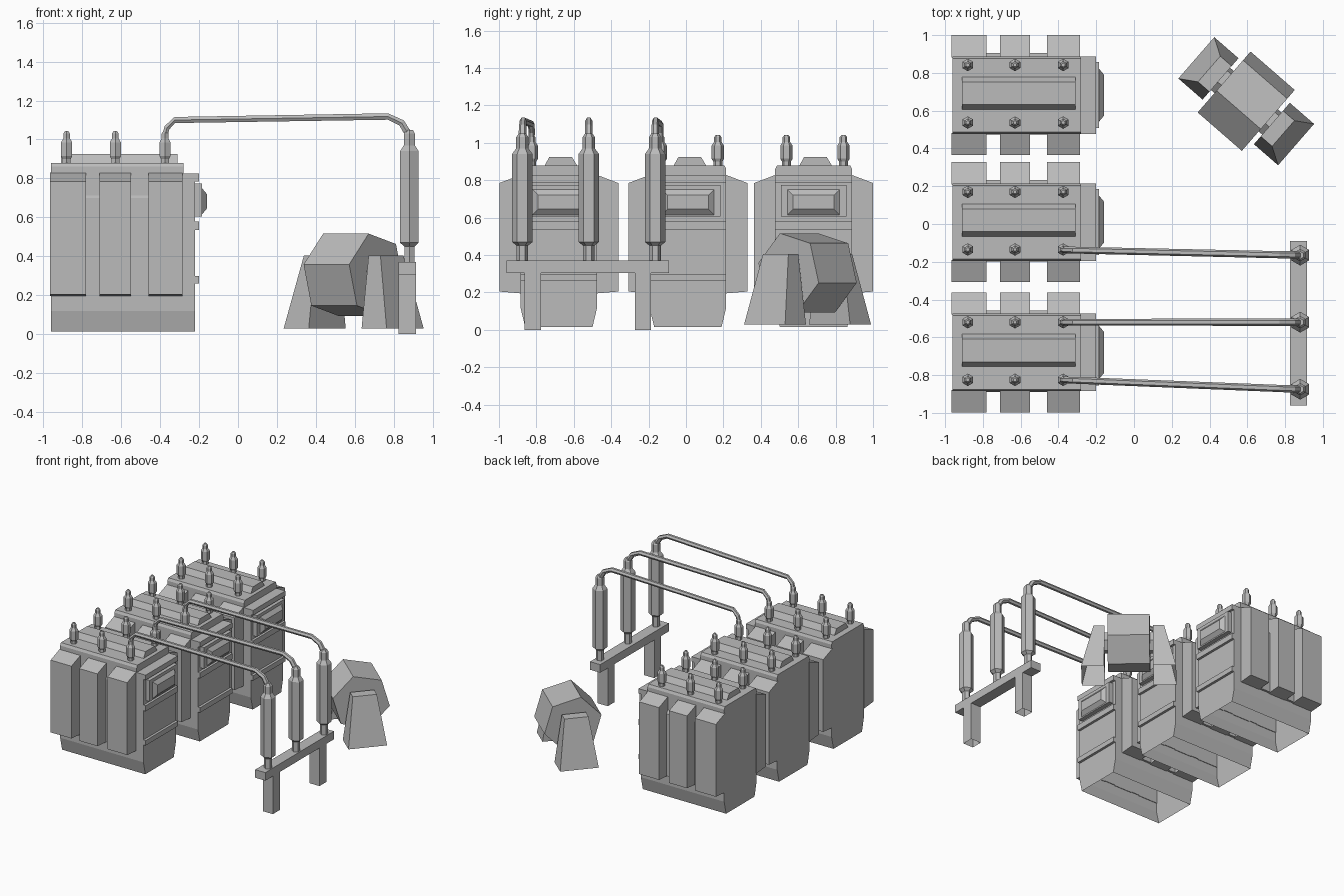
import bpy
import bmesh
from math import cos, sin, pi, radians
from mathutils import Vector, Matrix

cube = bpy.data.objects.get("Cube")
if cube:
    bpy.data.objects.remove(cube)

grey = bpy.data.materials.new("plain grey")
grey.use_nodes = True
COLOUR = (0.5, 0.5, 0.5, 1)
grey.diffuse_color = COLOUR
grey.node_tree.nodes["Principled BSDF"].inputs["Base Color"].default_value = COLOUR


def loft(name, rings, place=Matrix(), open_start=False):
    """Skin a list of equal-sized point rings and cap the ends."""
    bm = bmesh.new()
    loops = [[bm.verts.new(p) for p in ring] for ring in rings]
    n = len(loops[0])
    for a, b in zip(loops, loops[1:]):
        for i in range(n):
            j = (i + 1) % n
            bm.faces.new((a[i], a[j], b[j], b[i]))
    bm.faces.new(loops[-1])
    start = bm.faces.new(loops[0][::-1])
    bmesh.ops.recalc_face_normals(bm, faces=bm.faces)
    if open_start:
        bmesh.ops.delete(bm, geom=[start], context='FACES_ONLY')
    mesh = bpy.data.meshes.new(name)
    bm.to_mesh(mesh)
    bm.free()
    mesh.materials.append(grey)
    obj = bpy.data.objects.new(name, mesh)
    obj.matrix_world = place
    bpy.context.collection.objects.link(obj)
    return obj


def rect_z(x0, x1, y0, y1, z):
    return [(x0, y0, z), (x1, y0, z), (x1, y1, z), (x0, y1, z)]


def rect_x(x, y, z0, z1):
    return [(x, -y, z0), (x, y, z0), (x, y, z1), (x, -y, z1)]


def box(name, x, y, z, place=Matrix(), open_start=False):
    return loft(name, [rect_z(*x, *y, h) for h in z], place, open_start)


def prism_x(name, profile, x0, x1, place=Matrix()):
    return loft(name, [[(x, y, z) for y, z in profile] for x in (x0, x1)], place)


def turned(name, profile, place):
    """Six-sided turned part from (radius, height) pairs."""
    angles = [pi / 2 + i * pi / 3 for i in range(6)]
    return loft(name, [[(r * cos(a), r * sin(a), z) for a in angles]
                       for r, z in profile], place)


# Transformer units
FINS = [(-0.965, -0.78), (-0.71, -0.55), (-0.46, -0.285)]
BUSHING = [(0.024, 0.87), (0.024, 0.90), (0.033, 0.915), (0.033, 0.985),
           (0.02, 1.005), (0.02, 1.03), (0.01, 1.043)]


def transformer(y):
    at = Matrix.Translation((0, y, 0))
    loft("tank", [rect_z(-0.96, -0.22, -h, h, z) for h, z in
                  ((0.18, 0.015), (0.205, 0.12), (0.205, 0.825))], at, True)
    loft("lid", [rect_z(-0.96, -0.28, -h, h, z) for h, z in
                 ((0.205, 0.825), (0.205, 0.86), (0.195, 0.88))], at)
    prism_x("lid_ridge", [(-0.075, 0.88), (-0.05, 0.925), (0.07, 0.925), (0.097, 0.88)],
            -0.91, -0.31, at)

    # Cooling fins and the shallow panels between them
    for side in (-1, 1):
        fin = [(side * v, z) for v, z in
               ((0.2, 0.195), (0.318, 0.205), (0.318, 0.785), (0.2, 0.83))]
        for x0, x1 in FINS:
            prism_x("cooling_fin", fin, x0, x1, at)
        depth = 0.222 if side > 0 else 0.209
        panel = [(side * v, z) for v, z in
                 ((0.2, 0.2), (depth, 0.2), (depth, 0.70), (0.2, 0.73))]
        for (_, x0), (x1, _) in zip(FINS, FINS[1:]):
            prism_x("fin_gap_panel", panel, x0, x1, at)

    # End wall ribs and raised control panel
    for z in ((0.785, 0.825), (0.535, 0.58), (0.26, 0.30)):
        box("end_rib", (-0.23, -0.20), (-0.205, 0.205), z, at)
    loft("panel_frame", [rect_x(x, 0.175, 0.605, 0.775) for x in (-0.23, -0.185)], at)
    loft("panel_bulge", [rect_x(-0.185, 0.14, 0.615, 0.75),
                         rect_x(-0.16, 0.11, 0.645, 0.72)], at)

    for x in (-0.88, -0.63, -0.375):
        for v in (-0.145, 0.16):
            turned("bushing", BUSHING, Matrix.Translation((x, y + v, 0)))


for y in (0.682, 0.01, -0.68):
    transformer(y)

# Support frame
box("support_beam", (0.825, 0.915), (-0.96, -0.09), (0.305, 0.37))
for y in (-0.82, -0.23):
    box("support_leg", (0.825, 0.915), (y - 0.044, y + 0.044), (0, 0.305), open_start=True)

# Insulators and cables
INSULATOR = [(0.03, 0.37), (0.03, 0.45), (0.055, 0.47), (0.055, 0.94),
             (0.033, 0.97), (0.033, 1.03), (0.02, 1.05)]
ROUTE = [(-0.375, 1.02), (-0.365, 1.06), (-0.325, 1.10), (0.77, 1.118),
         (0.84, 1.085), (0.88, 1.02)]
for post_y, start_y in ((-0.165, -0.137), (-0.52, -0.52), (-0.875, -0.825)):
    turned("insulator", INSULATOR, Matrix.Translation((0.88, post_y, 0)))
    path = []
    for x, z in ROUTE:
        t = (x - ROUTE[0][0]) / (ROUTE[-1][0] - ROUTE[0][0])
        path.append(Vector((x, start_y + t * (post_y - start_y), z)))
    rings = []
    for i, p in enumerate(path):
        run = (path[min(i + 1, len(path) - 1)] - path[max(i - 1, 0)]).normalized()
        side = Vector((0, 1, 0))
        up = run.cross(side).normalized()
        r = 0.016 + 0.006 * i / len(path)
        rings.append([p + r * (cos(k * pi / 3) * side + sin(k * pi / 3) * up)
                      for k in range(6)])
    loft("cable", rings)

# Drum on two tapered stands
turn = Matrix.Translation((0.594, 0.65, 0)) @ Matrix.Rotation(radians(-41), 4, 'Z')


def hexagon(r):
    return [(r * cos(a), 0.305 + r * sin(a))
            for a in (radians(106 + 60 * i) for i in range(6))]


prism_x("drum", hexagon(0.22), -0.155, 0.155, turn)
prism_x("drum_axle", hexagon(0.08), -0.2, 0.2, turn)
for s in (-1, 1):
    loft("drum_stand", [rect_z(s * 0.18, s * 0.35, -0.145, 0.145, 0.03),
                        rect_z(s * 0.18, s * 0.26, -0.09, 0.09, 0.405)], turn, True)
